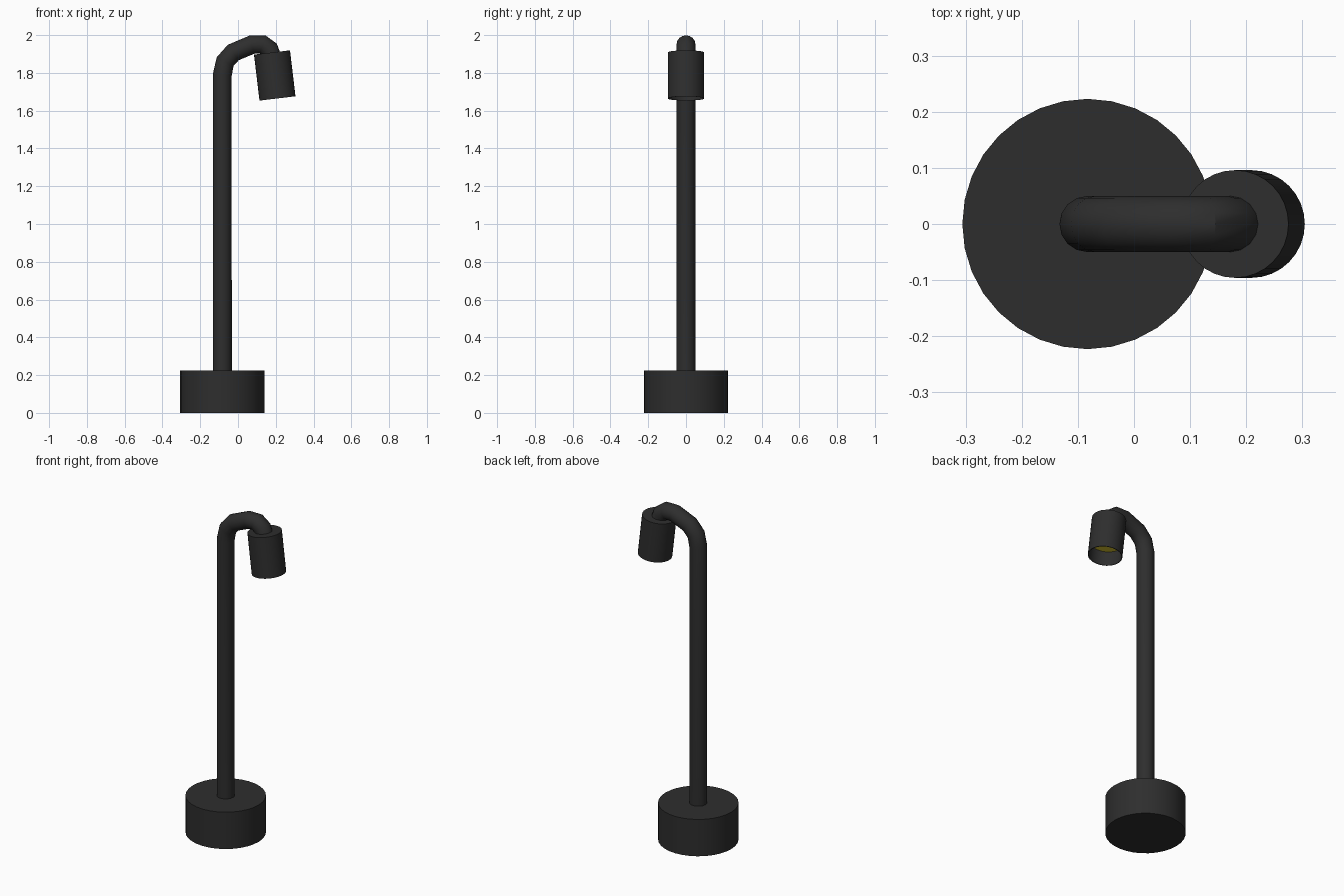
import bpy, bmesh, math
from mathutils import Vector

if "Cube" in bpy.data.objects:
    bpy.data.objects.remove(bpy.data.objects["Cube"])


def material(name, color):
    m = bpy.data.materials.new(name)
    m.use_nodes = True
    m.diffuse_color = color
    m.node_tree.nodes["Principled BSDF"].inputs["Base Color"].default_value = color
    return m


black = material("charcoal black", (0.027, 0.027, 0.027, 1))
yellow = material("warm yellow", (0.72, 0.58, 0.03, 1))


def smooth(obj):
    bpy.ops.object.select_all(action="DESELECT")
    obj.select_set(True)
    bpy.context.view_layer.objects.active = obj
    bpy.ops.object.shade_smooth_by_angle(angle=math.radians(35))


def lathe(name, profile, mat, sides=32):
    """Revolve (radius, height) points around z; radius 0 closes the end."""
    bm = bmesh.new()
    verts = [bm.verts.new((r, 0, z)) for r, z in profile]
    edges = [bm.edges.new(pair) for pair in zip(verts, verts[1:])]
    bmesh.ops.spin(bm, geom=verts + edges, cent=(0, 0, 0), axis=(0, 0, 1),
                   angle=math.tau, steps=sides, use_duplicate=False)
    bmesh.ops.remove_doubles(bm, verts=bm.verts, dist=1e-5)
    bmesh.ops.recalc_face_normals(bm, faces=bm.faces)
    mesh = bpy.data.meshes.new(name)
    bm.to_mesh(mesh)
    bm.free()
    mesh.materials.append(mat)
    obj = bpy.data.objects.new(name, mesh)
    bpy.context.collection.objects.link(obj)
    smooth(obj)
    return obj


# Round weighted base
POLE_X = -0.083
base = lathe("base", [(0, 0), (0.223, 0), (0.223, 0.225), (0, 0.225)], black)
base.location.x = POLE_X

# Pole and bent neck, swept as one tube
path = [(POLE_X, 0.2), (POLE_X, 1.79), (-0.068, 1.86), (-0.025, 1.908),
        (0.075, 1.95), (0.13, 1.951), (0.165, 1.925), (0.18, 1.88)]
curve = bpy.data.curves.new("pole", "CURVE")
curve.dimensions = "3D"
curve.bevel_depth = 0.05
curve.bevel_resolution = 6
curve.use_fill_caps = True
spline = curve.splines.new("POLY")
spline.points.add(len(path) - 1)
for point, (x, z) in zip(spline.points, path):
    point.co = (x, 0, z, 1)
curve.materials.append(black)
pole = bpy.data.objects.new("pole", curve)
bpy.context.collection.objects.link(pole)
bpy.ops.object.select_all(action="DESELECT")
pole.select_set(True)
bpy.context.view_layer.objects.active = pole
bpy.ops.object.convert(target="MESH")
smooth(bpy.context.object)

# Tilted lamp head: open can with a recessed glowing disc
R, LENGTH, WALL, RECESS = 0.096, 0.245, 0.004, 0.09
TILT = -math.atan2(0.029, 0.243)
top = Vector((0.18, 0, 1.908))
shade = lathe("lamp_shade", [(0, 0), (R, 0), (R, -LENGTH), (R - WALL, -LENGTH),
                             (R - WALL, -0.02), (0, -0.02)], black)
lens = lathe("light_disc", [(0, RECESS - LENGTH), (R - WALL, RECESS - LENGTH),
                            (R - WALL, RECESS - LENGTH + 0.008),
                            (0, RECESS - LENGTH + 0.008)], yellow)
for part in (shade, lens):
    part.location = top
    part.rotation_euler.y = TILT
